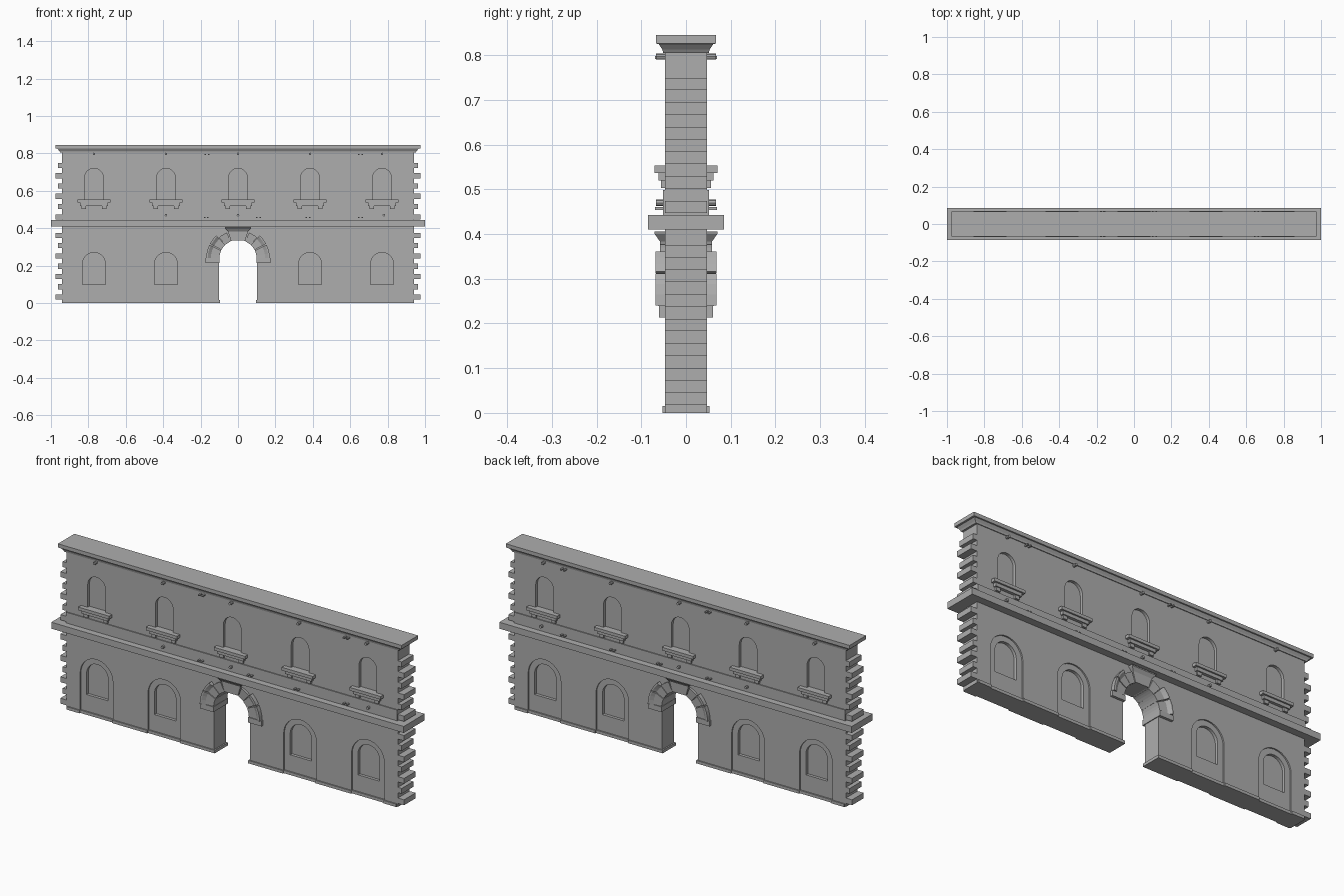
import bpy, bmesh, math
from mathutils import Matrix, Vector

if "Cube" in bpy.data.objects:
    bpy.data.objects.remove(bpy.data.objects["Cube"])

stone = bpy.data.materials.new("grey_stone")
stone.diffuse_color = (0.42, 0.42, 0.42, 1)
stone.use_nodes = True
stone.node_tree.nodes["Principled BSDF"].inputs["Base Color"].default_value = stone.diffuse_color


def finish(name, bm):
    bmesh.ops.recalc_face_normals(bm, faces=bm.faces)
    me = bpy.data.meshes.new(name)
    bm.to_mesh(me)
    bm.free()
    me.materials.append(stone)
    ob = bpy.data.objects.new(name, me)
    bpy.context.collection.objects.link(ob)
    return ob


def box(bm, x0, x1, y0, y1, z0, z1):
    m = Matrix.Translation(((x0 + x1) / 2, (y0 + y1) / 2, (z0 + z1) / 2))
    m = m @ Matrix.Diagonal((x1 - x0, y1 - y0, z1 - z0, 1))
    bmesh.ops.create_cube(bm, size=1, matrix=m)


def loft(bm, rings):
    """Closed solid through a list of equal-length point rings."""
    vs = [[bm.verts.new(p) for p in r] for r in rings]
    n = len(vs[0])
    for a, b in zip(vs, vs[1:]):
        for i in range(n):
            bm.faces.new((a[i], a[(i + 1) % n], b[(i + 1) % n], b[i]))
    bm.faces.new(vs[0][::-1])
    bm.faces.new(vs[-1])


def arch(bm, cx, w, z0, spring, y0, y1, n=16):
    """Round-headed prism running along y."""
    pts = [(cx + w, z0)]
    pts += [(cx + w * math.cos(math.pi * i / n), spring + w * math.sin(math.pi * i / n))
            for i in range(n + 1)]
    pts += [(cx - w, z0)]
    loft(bm, [[(x, y, z) for x, z in pts] for y in (y0, y1)])


W = 0.047                       # half thickness of the wall
LOWER = (-0.77, -0.385, 0.385, 0.77)
UPPER = (-0.77, -0.385, 0, 0.385, 0.77)

# wall with gateway, niches and windows cut out
bm = bmesh.new()
box(bm, -0.94, 0.94, -W, W, 0, 0.81)
wall = finish("wall", bm)

cut_a, cut_b, cut_c = bmesh.new(), bmesh.new(), bmesh.new()
arch(cut_a, 0, 0.102, -0.1, 0.237, -0.2, 0.2, 20)
for s in (-1, 1):
    for x in UPPER:
        arch(cut_a, x, 0.05, 0.53, 0.67, s * (W - 0.015), s * 0.1)
    for x in LOWER:
        arch(cut_b, x, 0.093, 0.015, 0.205, s * (W - 0.007), s * 0.1)
        arch(cut_c, x, 0.061, 0.10, 0.209, s * (W - 0.022), s * 0.1)
cutters = [finish(f"cutter_{i}", b) for i, b in enumerate((cut_a, cut_b, cut_c))]
for c in cutters:
    c.hide_render = True
    mod = wall.modifiers.new("cut", 'BOOLEAN')
    mod.operation, mod.solver, mod.object = 'DIFFERENCE', 'EXACT', c
dg = bpy.context.evaluated_depsgraph_get()
cut_mesh = bpy.data.meshes.new_from_object(wall.evaluated_get(dg))
wall.modifiers.clear()
wall.data = cut_mesh
for c in cutters:
    bpy.data.objects.remove(c)

# plinth, broken at the niches and the gateway
bm = bmesh.new()
for s in (-1, 1):
    edges = [0.095, 0.385 - 0.093, 0.385 + 0.093, 0.77 - 0.093, 0.77 + 0.093, 0.935]
    for a, b in zip(edges[::2], edges[1::2]):
        box(bm, min(s * a, s * b), max(s * a, s * b), -0.053, 0.053, 0, 0.015)
finish("plinth", bm)

# toothed corner stones
bm = bmesh.new()
H = 0.0275
for z0, z1 in ((0.018, 0.41), (0.447, 0.80)):
    for k in range(int((z1 - z0) / H / 2 + 0.5)):
        z = z0 + 2 * k * H
        reach = 0.975 if k % 2 == 0 else 0.962
        for a, b in ((0.94, reach), (-reach, -0.94)):
            box(bm, a, b, -W, W, z, min(z + H, z1))
finish("corner_stones", bm)

# string course and the low band on top of it
bm = bmesh.new()
box(bm, -1, 1, -0.085, 0.085, 0.41, 0.443)
finish("string_course", bm)
bm = bmesh.new()
box(bm, -0.94, 0.94, -0.052, 0.052, 0.443, 0.498)
finish("sill_band", bm)

# cornice
bm = bmesh.new()
loft(bm, [[(-x, -y, z), (x, -y, z), (x, y, z), (-x, y, z)] for x, y, z in
          ((0.95, 0.051, 0.805), (0.955, 0.053, 0.813), (0.966, 0.061, 0.825),
           (0.975, 0.067, 0.826), (0.975, 0.067, 0.845))])
finish("cornice", bm)

# window sills on brackets
bm = bmesh.new()
for s in (-1, 1):
    for x in UPPER:
        for hw, d, z0, z1 in ((0.088, 0.070, 0.537, 0.553), (0.075, 0.062, 0.52, 0.537)):
            box(bm, x - hw, x + hw, min(s * d, s * 0.03), max(s * d, s * 0.03), z0, z1)
        for bx in (x - 0.055, x + 0.055):
            box(bm, bx - 0.012, bx + 0.012, min(s * .056, s * .03), max(s * .056, s * .03), 0.503, 0.52)
finish("window_sills", bm)

# imposts of the gateway
bm = bmesh.new()
for s in (-1, 1):
    a, b = sorted((s * 0.098, s * 0.175))
    box(bm, a, b, -0.06, 0.06, 0.213, 0.24)
finish("imposts", bm)

# arch stones: bold ones flare outwards, plain ones are shorter
BOLD = [(0.1, 0.055), (0.145, 0.057), (0.162, 0.068), (0.17, 0.068)]
PLAIN = [(0.1, 0.053), (0.152, 0.058)]


def arch_stone(bm, a0, a1, prof):
    ring = prof + [(r, -y) for r, y in reversed(prof)]
    rings = []
    for i in range(4):
        a = math.radians(a0 + (a1 - a0) * i / 3)
        rings.append([(r * math.cos(a), y, 0.237 + r * math.sin(a)) for r, y in ring])
    loft(bm, rings)


bm = bmesh.new()
for a0, a1, prof in ((1, 26, BOLD), (28, 47, BOLD), (48, 67, PLAIN)):
    arch_stone(bm, a0, a1, prof)
    arch_stone(bm, 180 - a1, 180 - a0, prof)
finish("arch_stones", bm)

# keystone: flat-topped wedge
bm = bmesh.new()
rings = []
for x, y, z in ((0.038, 0.056, 0.333), (0.054, 0.058, 0.383), (0.068, 0.070, 0.400), (0.07, 0.070, 0.406)):
    rings.append([(-x, -y, z), (x, -y, z), (x, y, z), (-x, y, z)])
loft(bm, rings)
finish("keystone", bm)

# small anchor pegs and clips on the wall
bm = bmesh.new()
for s in (-1, 1):
    for x, z in [(x, 0.797) for x in UPPER] + [(-0.385, 0.47), (0, 0.47), (0.78, 0.47)]:
        m = Matrix.Translation((x, s * 0.056, z)) @ Matrix.Rotation(math.pi / 2, 4, 'X')
        bmesh.ops.create_cone(bm, cap_ends=True, segments=8, radius1=0.007,
                              radius2=0.007, depth=0.022, matrix=m)
    for x, z in ((-0.165, 0.795), (0.655, 0.795), (-0.17, 0.457), (0.11, 0.457), (0.375, 0.457), (0.655, 0.457)):
        a, b = sorted((s * 0.045, s * 0.069))
        for dx in (-0.009, 0.009):
            box(bm, x + dx - 0.004, x + dx + 0.004, a, b, z - 0.003, z + 0.003)
finish("wall_pegs", bm)
